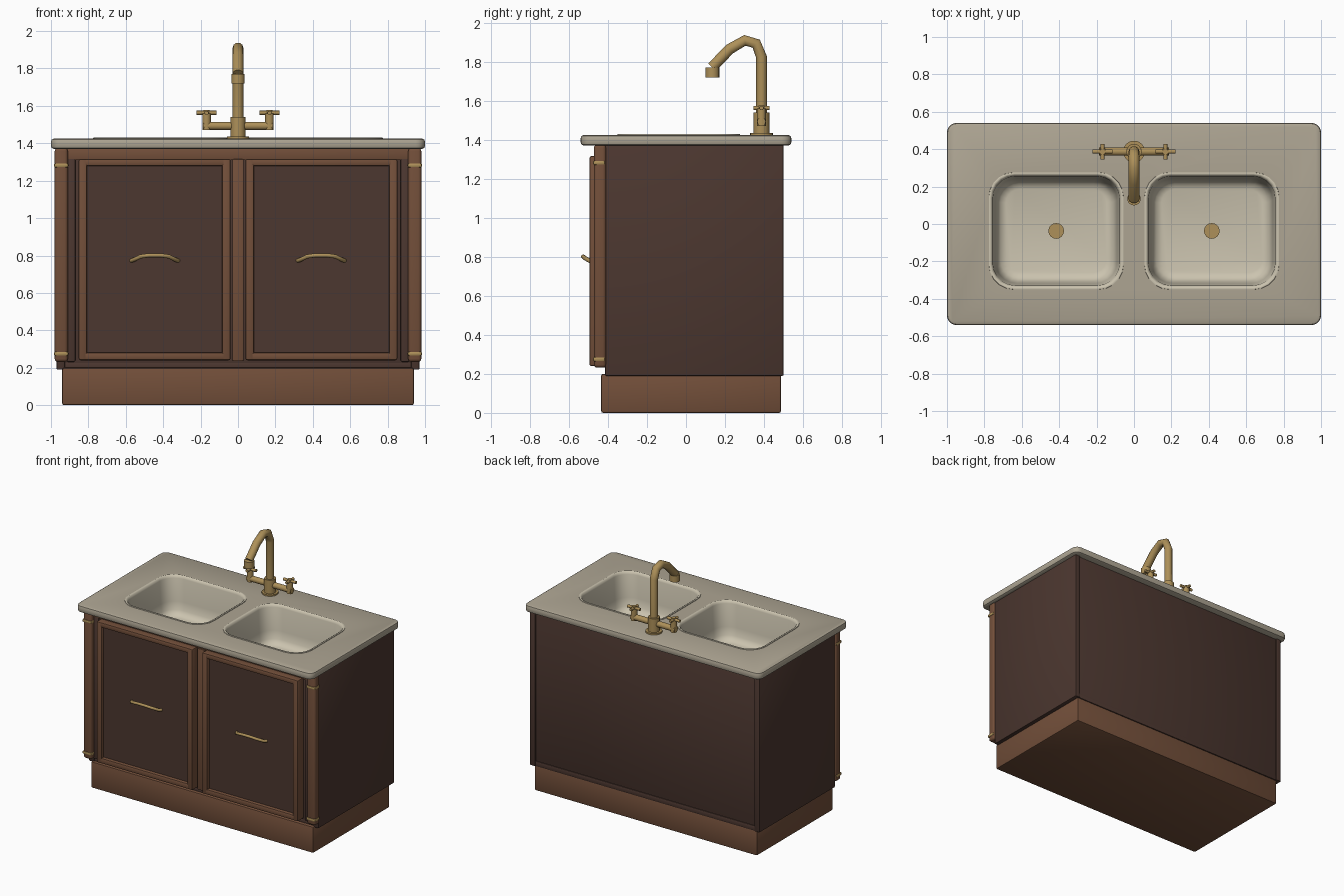
import bpy, bmesh, math
from mathutils import Vector

if "Cube" in bpy.data.objects:
    bpy.data.objects.remove(bpy.data.objects["Cube"])


def material(name, rgb):
    m = bpy.data.materials.new(name)
    m.diffuse_color = (*rgb, 1)
    m.use_nodes = True
    m.node_tree.nodes["Principled BSDF"].inputs["Base Color"].default_value = m.diffuse_color
    return m


DARK = material("dark_wood", (0.072, 0.038, 0.029))
WOOD = material("brown_wood", (0.17, 0.078, 0.042))
STONE = material("stone", (0.42, 0.375, 0.29))
CERAMIC = material("ceramic", (0.60, 0.55, 0.43))
BRASS = material("brass", (0.42, 0.28, 0.10))


def activate(o):
    bpy.ops.object.select_all(action='DESELECT')
    o.select_set(True)
    bpy.context.view_layer.objects.active = o


def smooth(o, angle=40):
    activate(o)
    bpy.ops.object.shade_smooth_by_angle(angle=math.radians(angle))


def add(name, bm, mat):
    bmesh.ops.recalc_face_normals(bm, faces=bm.faces)
    me = bpy.data.meshes.new(name)
    bm.to_mesh(me)
    bm.free()
    o = bpy.data.objects.new(name, me)
    bpy.context.collection.objects.link(o)
    me.materials.append(mat)
    return o


def box(name, x, y, z, mat, bevel=0.006, seg=2):
    bm = bmesh.new()
    bmesh.ops.create_cube(bm, size=1)
    for v in bm.verts:
        v.co = [a[0] + (c + 0.5) * (a[1] - a[0]) for a, c in zip((x, y, z), v.co)]
    if bevel:
        bmesh.ops.bevel(bm, geom=bm.edges[:], offset=bevel, segments=seg, profile=0.5, affect='EDGES')
    o = add(name, bm, mat)
    smooth(o)
    return o


def rod(name, p, q, r, mat=BRASS, sides=16):
    p, q = Vector(p), Vector(q)
    bm = bmesh.new()
    bmesh.ops.create_cone(bm, cap_ends=True, segments=sides, radius1=r, radius2=r, depth=(q - p).length)
    rot = (q - p).to_track_quat('Z', 'Y')
    for v in bm.verts:
        v.co = rot @ v.co + (p + q) / 2
    o = add(name, bm, mat)
    smooth(o)
    return o


def tube(name, pts, r, mat=BRASS):
    cu = bpy.data.curves.new(name, 'CURVE')
    cu.dimensions = '3D'
    cu.bevel_depth, cu.bevel_resolution, cu.use_fill_caps = r, 3, True
    s = cu.splines.new('POLY')
    s.points.add(len(pts) - 1)
    for sp, p in zip(s.points, pts):
        sp.co = (*p, 1)
    cu.materials.append(mat)
    o = bpy.data.objects.new(name, cu)
    bpy.context.collection.objects.link(o)
    activate(o)
    bpy.ops.object.convert(target='MESH')
    smooth(bpy.context.object, 50)


def ring(bm, cx, cy, hw, hd, r, z, n=5):
    """Rounded rectangle loop of vertices."""
    out = []
    for k, (sx, sy) in enumerate(((1, 1), (-1, 1), (-1, -1), (1, -1))):
        for i in range(n + 1):
            a = math.pi / 2 * (k + i / n)
            out.append(bm.verts.new((cx + sx * (hw - r) + r * math.cos(a),
                                     cy + sy * (hd - r) + r * math.sin(a), z)))
    return out


def loft(name, cx, cy, rings, mat, start_cap):
    bm = bmesh.new()
    loops = [ring(bm, cx, cy, *r) for r in rings]
    for a, b in zip(loops, loops[1:]):
        for i in range(len(a)):
            j = (i + 1) % len(a)
            bm.faces.new((a[i], a[j], b[j], b[i]))
    bm.faces.new(loops[-1])
    if start_cap:
        bm.faces.new(loops[0])
    return add(name, bm, mat)


# Plinth and open-topped carcass
box("plinth", (-0.94, 0.94), (-0.435, 0.487), (0, 0.2), WOOD, 0.01)
box("cabinet_floor", (-0.95, 0.95), (-0.41, 0.495), (0.19, 0.23), DARK)
box("cabinet_back", (-0.95, 0.95), (0.46, 0.49), (0.21, 1.375), DARK)
box("cabinet_front", (-0.95, 0.95), (-0.41, -0.38), (0.19, 1.375), DARK)
for s in (-1, 1):
    box("side_panel", sorted((s * 0.925, s * 0.97)), (-0.415, 0.5), (0.19, 1.375), DARK)
box("top_rail", (-0.935, 0.935), (-0.44, -0.40), (1.31, 1.375), WOOD)
box("center_stile", (-0.03, 0.03), (-0.45, -0.40), (0.235, 1.315), WOOD)

# Countertop with two basin openings
top = loft("countertop", 0, 0, [(0.985, 0.525, 0.035, 1.37), (0.996, 0.536, 0.045, 1.376),
                                (1.0, 0.54, 0.05, 1.387), (1.0, 0.54, 0.05, 1.408),
                                (0.996, 0.536, 0.045, 1.42), (0.985, 0.525, 0.035, 1.425)], STONE, True)
BX, BY = 0.416, -0.037
for s in (-1, 1):
    cut = loft("basin_cutter", s * BX, BY, [(0.355, 0.308, 0.13, 1.3), (0.355, 0.308, 0.13, 1.5)], STONE, True)
    cut.hide_render = True
    mod = top.modifiers.new("opening", 'BOOLEAN')
    mod.operation, mod.solver, mod.object = 'DIFFERENCE', 'EXACT', cut
    activate(top)
    bpy.ops.object.modifier_apply(modifier=mod.name)
    bpy.data.objects.remove(cut)
    # Basin with raised rim
    basin = loft("basin", s * BX, BY, [(0.362, 0.315, 0.135, 1.415), (0.36, 0.313, 0.135, 1.429),
                                       (0.353, 0.306, 0.13, 1.431), (0.344, 0.297, 0.12, 1.426),
                                       (0.339, 0.292, 0.12, 1.41), (0.325, 0.28, 0.115, 1.24),
                                       (0.316, 0.27, 0.11, 1.18), (0.298, 0.252, 0.1, 1.15),
                                       (0.268, 0.222, 0.07, 1.14)], CERAMIC, False)
    # The open shell must face upwards
    bm = bmesh.new()
    bm.from_mesh(basin.data)
    if max(bm.faces, key=lambda f: f.calc_area() if abs(f.normal.z) > 0.9 else 0).normal.z < 0:
        bmesh.ops.reverse_faces(bm, faces=bm.faces)
    bm.to_mesh(basin.data)
    bm.free()
    smooth(basin, 50)
    rod("drain", (s * BX, BY, 1.13), (s * BX, BY, 1.15), 0.042)
smooth(top, 35)

for s in (-1, 1):
    def span(a, b):
        return sorted((s * a, s * b))
    # Door: panel and four frame bars, with a thin inner lip
    box("door_panel", span(0.06, 0.84), (-0.468, -0.43), (0.25, 1.30), DARK, 0)
    for a, b in ((0.04, 0.085), (0.807, 0.852)):
        box("door_stile", span(a, b), (-0.495, -0.42), (0.24, 1.317), WOOD, 0.01)
    for a, b in ((0.24, 0.282), (1.278, 1.317)):
        box("door_rail", span(0.05, 0.845), (-0.494, -0.42), (a, b), WOOD, 0.01)
    # Corner pilaster with brass bands
    box("corner_post", span(0.91, 0.98), (-0.472, -0.41), (0.232, 1.375), WOOD, 0.016, 3)
    box("post_backing", span(0.87, 0.915), (-0.44, -0.40), (0.232, 1.32), DARK)
    for z in (0.275, 1.282):
        box("brass_band", span(0.907, 0.984), (-0.477, -0.415), (z - 0.011, z + 0.011), BRASS, 0.008)
    # Bow handle
    c = s * 0.445
    tube("door_handle", [(c - 0.125, -0.465, 0.772), (c - 0.115, -0.487, 0.776), (c - 0.075, -0.52, 0.795),
                         (c - 0.03, -0.527, 0.801), (c + 0.03, -0.527, 0.801), (c + 0.075, -0.52, 0.795),
                         (c + 0.115, -0.487, 0.776), (c + 0.125, -0.465, 0.772)], 0.011)

# Faucet
FY = 0.387
rod("faucet_flange", (0, FY, 1.42), (0, FY, 1.436), 0.058, sides=24)
rod("faucet_collar", (0, FY, 1.43), (0, FY, 1.54), 0.041)
tube("faucet_spout", [(0, FY, 1.5), (0, FY, 1.825), (0, 0.36, 1.893), (0, 0.302, 1.91),
                      (0, 0.225, 1.866), (0, 0.133, 1.772)], 0.029)
rod("spout_tip", (0, 0.135, 1.72), (0, 0.135, 1.77), 0.036)
rod("faucet_crossbar", (-0.188, FY, 1.493), (0.188, FY, 1.493), 0.022)
for s in (-1, 1):
    x = s * 0.168
    rod("valve_stem", (x, FY, 1.47), (x, FY, 1.56), 0.023)
    rod("valve_cap", (x, FY, 1.55), (x, FY, 1.577), 0.016)
    rod("valve_handle", (x - 0.053, FY, 1.563), (x + 0.053, FY, 1.563), 0.011, sides=10)
    rod("valve_handle", (x, FY - 0.042, 1.563), (x, FY + 0.042, 1.563), 0.011, sides=10)
